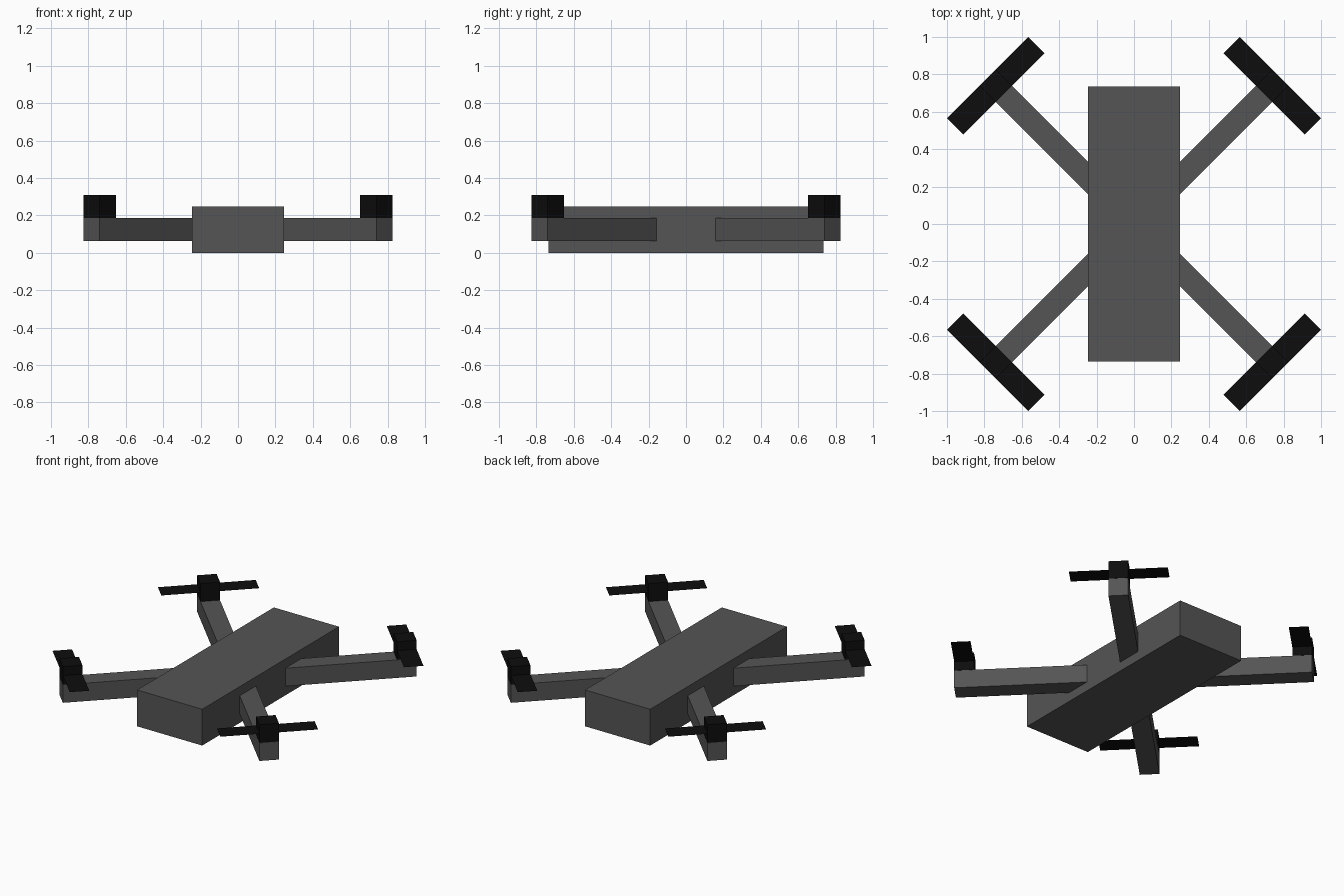
import bpy, math
from mathutils import Matrix, Vector

if "Cube" in bpy.data.objects:
    bpy.data.objects.remove(bpy.data.objects["Cube"])


def material(name, value):
    m = bpy.data.materials.new(name)
    m.diffuse_color = (value, value, value, 1)
    m.use_nodes = True
    m.node_tree.nodes["Principled BSDF"].inputs["Base Color"].default_value = m.diffuse_color
    return m


grey = material("dark_grey", 0.09)
black = material("black", 0.004)


def finish(obj, name, mat, size, loc, angle):
    obj.name = name
    obj.data.transform(Matrix.Diagonal((*size, 1)))
    obj.location = loc
    obj.rotation_euler.z = angle
    obj.data.materials.append(mat)


def box(name, mat, size, loc, angle=0):
    bpy.ops.mesh.primitive_cube_add(size=1)
    finish(bpy.context.object, name, mat, size, loc, angle)


def sheet(name, mat, size, loc, angle=0):
    bpy.ops.mesh.primitive_plane_add(size=1)
    finish(bpy.context.object, name, mat, (*size, 1), loc, angle)


W = 0.1225      # arm and motor width
REACH = 1.046   # centre to motor axis

# Central body
box("body", grey, (0.49, 1.47, 0.247), (0, 0, 0.1235))

# Two diagonal beams crossing inside the body form the four arms
for i in range(2):
    box(f"arm_beam_{i + 1}", grey, (2 * REACH + W, W, W), (0, 0, 0.1235),
        math.radians(45 + 90 * i))

# Motor block and paper-thin rotor blade at each arm tip
for i in range(4):
    a = math.radians(45 + 90 * i)
    tip = Vector((REACH * math.cos(a), REACH * math.sin(a), 0.247))
    box(f"motor_{i + 1}", black, (W, W, W), tip, a)
    sheet(f"rotor_blade_{i + 1}", black, (W, 0.6125), tip, a)
